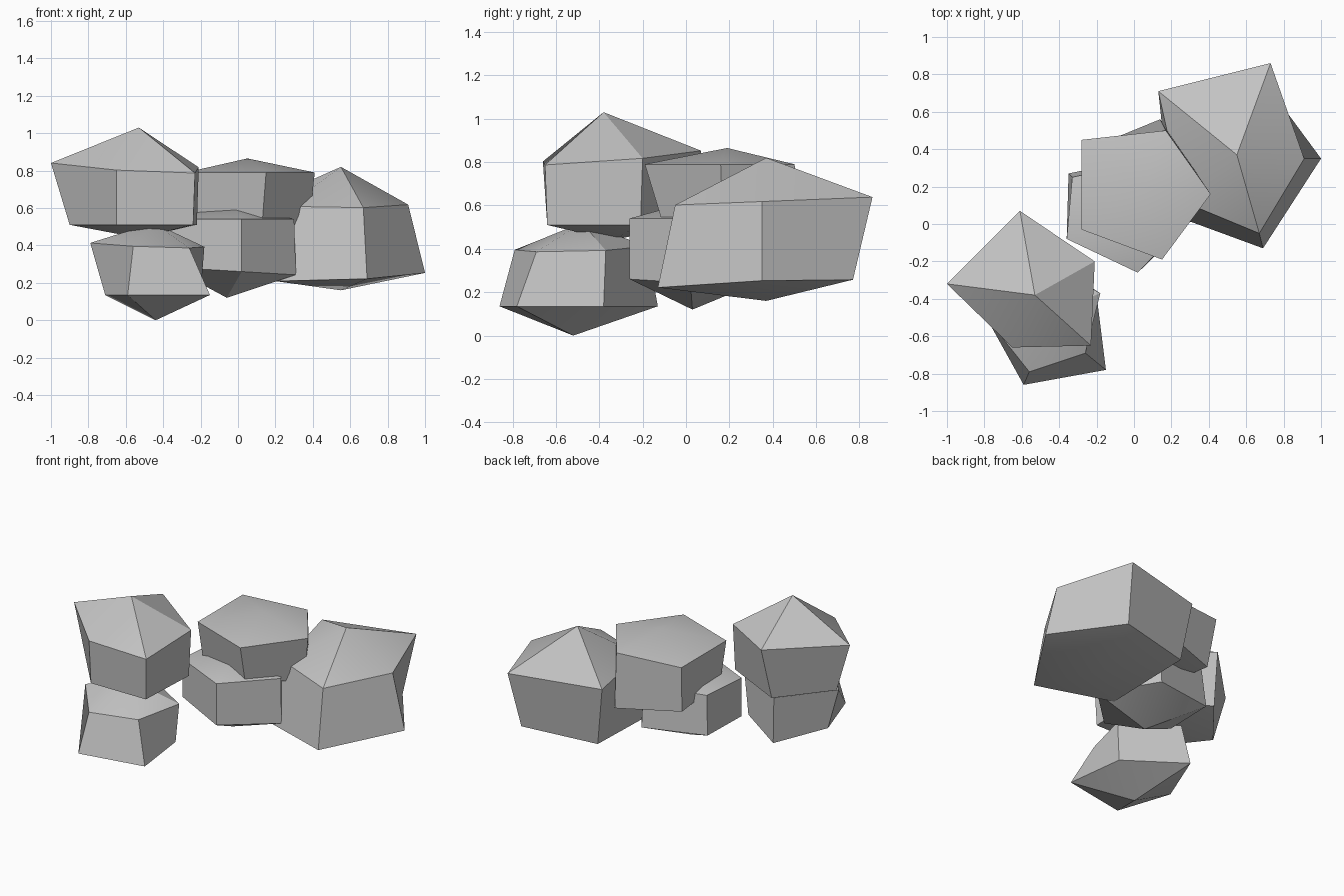
import bpy
import bmesh
import math
from mathutils import Vector

default_cube = bpy.data.objects.get("Cube")
if default_cube:
    bpy.data.objects.remove(default_cube, do_unlink=True)


def make_material(name, colour):
    material = bpy.data.materials.new(name)
    material.use_nodes = True
    material.diffuse_color = colour
    shader = next(n for n in material.node_tree.nodes if n.type == 'BSDF_PRINCIPLED')
    shader.inputs["Base Color"].default_value = colour
    shader.inputs["Roughness"].default_value = .8
    return material


stone = make_material("stone grey", (.55, .55, .55, 1))


def tilted_ring(bm, corners, height, tilt):
    """Place an outline on a plane that leans by tilt (slope in x, slope in y)."""
    middle = sum((Vector(c) for c in corners), Vector((0, 0))) / len(corners)
    slope = Vector(tilt)
    return [bm.verts.new((*c, height + slope.dot(Vector(c) - middle))) for c in corners]


def rock(name, peak, upper, upper_height, lower, lower_height, foot,
         upper_tilt=(0, 0), lower_tilt=(0, 0)):
    """Five-sided boulder: pointed cap, wall of quads, pointed underside."""
    bm = bmesh.new()
    top = bm.verts.new(peak)
    bottom = bm.verts.new(foot)
    rim = tilted_ring(bm, upper, upper_height, upper_tilt)
    base = tilted_ring(bm, lower, lower_height, lower_tilt)
    count = len(rim)
    for i in range(count):
        j = (i + 1) % count
        bm.faces.new((top, rim[i], rim[j]))
        bm.faces.new((rim[i], base[i], base[j], rim[j]))
        bm.faces.new((bottom, base[j], base[i]))
    bmesh.ops.recalc_face_normals(bm, faces=bm.faces)
    mesh = bpy.data.meshes.new(name)
    bm.to_mesh(mesh)
    bm.free()
    mesh.materials.append(stone)
    obj = bpy.data.objects.new(name, mesh)
    bpy.context.collection.objects.link(obj)
    # Soft shading across shallow creases, crisp corners elsewhere
    bpy.ops.object.select_all(action='DESELECT')
    obj.select_set(True)
    bpy.context.view_layer.objects.active = obj
    bpy.ops.object.shade_smooth_by_angle(angle=math.radians(30))
    return obj


# Largest boulder at one end of the row
rock("large_left_rock",
     peak=(.55, .37, .82),
     upper=[(.67, -.05), (.91, .35), (.73, .86), (.13, .71), (.26, .12)],
     upper_height=.62, upper_tilt=(0, .04),
     lower=[(.69, -.13), (1, .35), (.69, .77), (.19, .67), (.2, .05)],
     lower_height=.235, lower_tilt=(.04, .04),
     foot=(.55, .37, .16))

# Middle pair, one resting on the other
rock("middle_upper_rock",
     peak=(.05, .19, .865),
     upper=[(.15, -.19), (.41, .16), (.17, .5), (-.28, .45), (-.28, -.03)],
     upper_height=.79,
     lower=[(.13, -.11), (.38, .17), (.14, .56), (-.25, .4), (-.25, -.01)],
     lower_height=.49, lower_tilt=(0, -.12),
     foot=(.05, .19, .42))

rock("middle_lower_rock",
     peak=(-.03, .03, .62),
     upper=[(.02, -.26), (.3, .03), (.08, .34), (-.33, .25), (-.36, -.08)],
     upper_height=.54,
     lower=[(.02, -.26), (.31, .02), (.08, .36), (-.35, .27), (-.36, -.08)],
     lower_height=.265, lower_tilt=(-.06, 0),
     foot=(-.06, .03, .12))

# Stacked pair at the other end
rock("right_upper_rock",
     peak=(-.53, -.38, 1.03),
     upper=[(-.65, -.66), (-.23, -.65), (-.21, -.2), (-.61, .07), (-1, -.32)],
     upper_height=.82, upper_tilt=(-.04, .07),
     lower=[(-.65, -.64), (-.24, -.64), (-.22, -.21), (-.64, 0), (-.9, -.32)],
     lower_height=.51,
     foot=(-.53, -.34, .44))

rock("right_lower_rock",
     peak=(-.45, -.48, .52),
     upper=[(-.56, -.79), (-.26, -.69), (-.18, -.37), (-.53, -.18), (-.79, -.5)],
     upper_height=.4, upper_tilt=(-.04, .03),
     lower=[(-.59, -.86), (-.15, -.78), (-.2, -.38), (-.56, -.13), (-.71, -.5)],
     lower_height=.135,
     foot=(-.44, -.52, 0))
